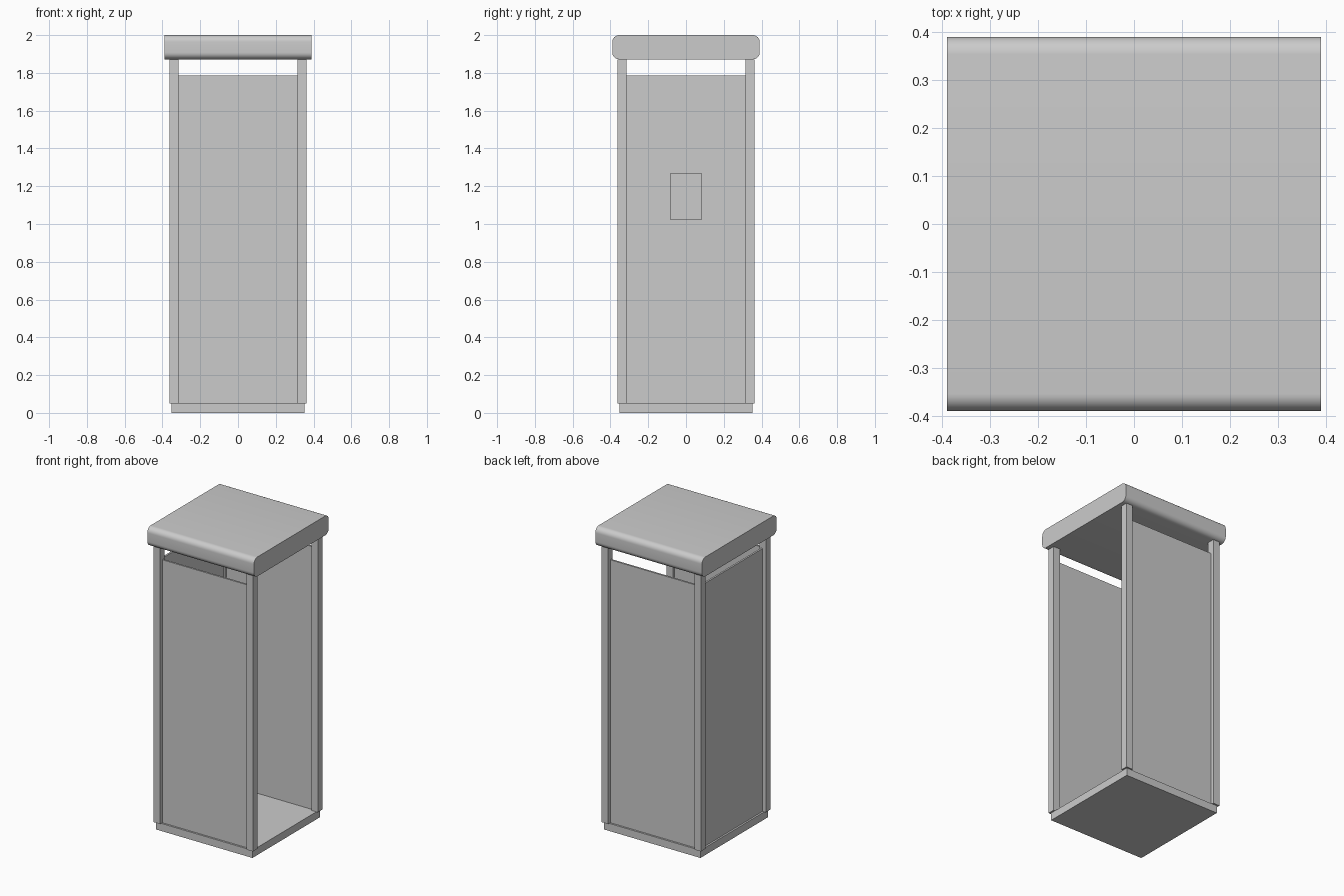
import bpy, bmesh
from math import radians, sin, cos, pi

if "Cube" in bpy.data.objects:
    bpy.data.objects.remove(bpy.data.objects["Cube"])


def make_object(name, bm):
    bmesh.ops.recalc_face_normals(bm, faces=bm.faces)
    mesh = bpy.data.meshes.new(name)
    bm.to_mesh(mesh)
    bm.free()
    obj = bpy.data.objects.new(name, mesh)
    bpy.context.collection.objects.link(obj)
    return obj


def box(name, lo, hi):
    bm = bmesh.new()
    bmesh.ops.create_cube(bm, size=1)
    for v in bm.verts:
        v.co = [l + (c + 0.5) * (h - l) for c, l, h in zip(v.co, lo, hi)]
    return make_object(name, bm)


BASE, POST_IN, POST_OUT = 0.352, 0.315, 0.363
FLOOR, PANEL_TOP, ROOF_Z = 0.05, 1.787, 1.872
WALL_IN, WALL_OUT = 0.328, 0.34

# floor slab
box("base", (-BASE, -BASE, 0), (BASE, BASE, FLOOR))

# four corner posts
for sx, side in ((-1, "left"), (1, "right")):
    for sy, end in ((-1, "front"), (1, "back")):
        xs = sorted((sx * POST_IN, sx * POST_OUT))
        ys = sorted((sy * POST_IN, sy * POST_OUT))
        box(f"{end}_{side}_post", (xs[0], ys[0], FLOOR), (xs[1], ys[1], ROOF_Z))

# wall panels on three sides, recessed between the posts; right side open
box("front_panel", (-POST_IN, -WALL_OUT, FLOOR), (POST_IN, -WALL_IN, PANEL_TOP))
box("back_panel", (-POST_IN, WALL_IN, FLOOR), (POST_IN, WALL_OUT, PANEL_TOP))
box("left_panel", (-WALL_OUT, -POST_IN, FLOOR), (-WALL_IN, POST_IN, PANEL_TOP))

# box mounted inside on the left wall
box("wall_box", (-WALL_IN, -0.083, 1.02), (-0.25, 0.083, 1.27))

# roof: rounded profile in y-z, extruded along x
R, HALF, SEG = 0.036, 0.39, 8
bm = bmesh.new()
profile = []
for i, (cy, cz) in enumerate(((HALF - R, 2 - R), (R - HALF, 2 - R),
                              (R - HALF, ROOF_Z + R), (HALF - R, ROOF_Z + R))):
    for k in range(SEG + 1):
        a = (i + k / SEG) * pi / 2
        profile.append(bm.verts.new((-HALF, cy + R * cos(a), cz + R * sin(a))))
face = bm.faces.new(profile)
ext = bmesh.ops.extrude_face_region(bm, geom=[face], use_keep_orig=True)
verts = [g for g in ext["geom"] if isinstance(g, bmesh.types.BMVert)]
bmesh.ops.translate(bm, verts=verts, vec=(2 * HALF, 0, 0))
roof = make_object("roof", bm)
bpy.ops.object.select_all(action="DESELECT")
roof.select_set(True)
bpy.context.view_layer.objects.active = roof
bpy.ops.object.shade_smooth_by_angle(angle=radians(30))
